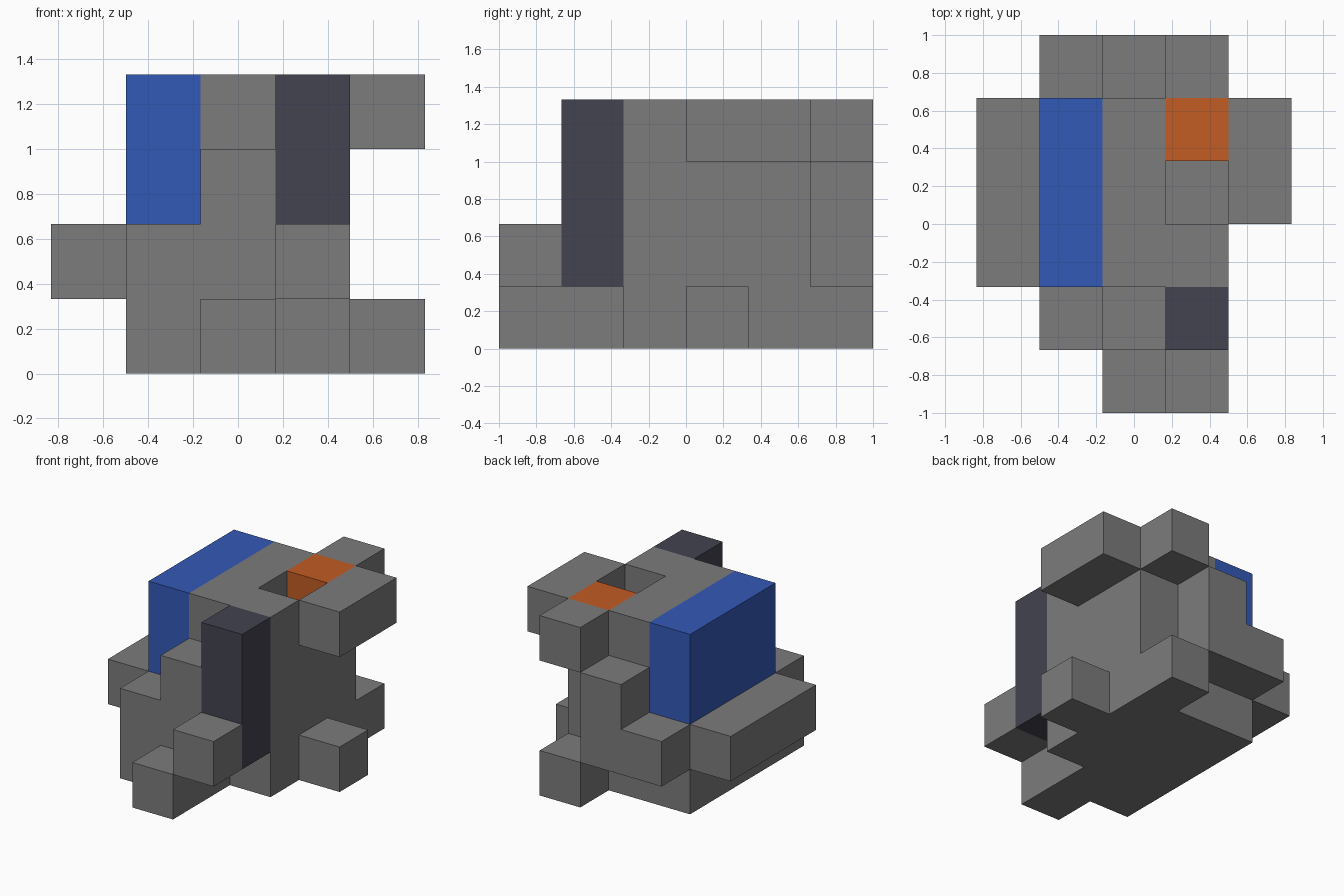
import bpy, bmesh
from mathutils import Vector
from itertools import product

CELL = 1 / 3
ORIGIN = Vector((-2.5, -3, 0))

cube = bpy.data.objects.get("Cube")
if cube:
    bpy.data.objects.remove(cube, do_unlink=True)


def make_material(name, rgb):
    mat = bpy.data.materials.new(name)
    mat.use_nodes = True
    mat.diffuse_color = (*rgb, 1)
    bsdf = next(n for n in mat.node_tree.nodes if n.type == "BSDF_PRINCIPLED")
    bsdf.inputs["Base Color"].default_value = (*rgb, 1)
    return mat


grey = make_material("grey", (0.2, 0.2, 0.2))
blue = make_material("blue", (0.034, 0.1, 0.474))
orange = make_material("orange", (0.539, 0.109, 0.017))
charcoal = make_material("charcoal", (0.056, 0.056, 0.082))


def cells(lo, hi):
    """Grid cells filling a block from corner lo to corner hi."""
    return set(product(*(range(a, b) for a, b in zip(lo, hi))))


# Each part: material and the blocks it is made of, in grid cells
parts = {
    "main_body": (grey, [
        ((1, 1, 0), (2, 5, 2)),    # low side, under the blue panel
        ((2, 1, 0), (3, 5, 3)),    # middle
        ((2, 2, 3), (3, 5, 4)),    # middle top
        ((3, 2, 0), (4, 5, 3)),    # high side
        ((3, 2, 3), (4, 3, 4)),    # rim in front of the top recess
    ]),
    "right_side_bar": (grey, [((0, 2, 1), (1, 5, 2))]),
    "left_top_bar": (grey, [((4, 3, 3), (5, 5, 4))]),
    "left_foot": (grey, [((4, 3, 0), (5, 4, 1))]),
    "front_low_block": (grey, [((2, 0, 0), (3, 1, 1))]),
    "front_high_block": (grey, [((3, 0, 1), (4, 1, 2))]),
    "back_right_block": (grey, [((1, 5, 1), (2, 6, 2))]),
    "back_middle_block": (grey, [((2, 5, 1), (3, 6, 3))]),
    "back_top_block": (grey, [((3, 5, 3), (4, 6, 4))]),
    "back_foot": (grey, [((3, 5, 0), (4, 6, 1))]),
    "blue_panel": (blue, [((1, 2, 2), (2, 5, 4))]),
    "orange_block": (orange, [((3, 4, 3), (4, 5, 4))]),
    "charcoal_pillar": (charcoal, [((3, 1, 1), (4, 2, 4))]),
}
filled = {name: set().union(*(cells(*b) for b in blocks))
          for name, (_, blocks) in parts.items()}
solid = set().union(*filled.values())


def build_part(name, mat):
    """Skin the part's cells, leaving out faces buried in its neighbours."""
    bm = bmesh.new()
    for cell in filled[name]:
        centre = Vector(cell) + Vector((0.5, 0.5, 0.5))
        for axis, sign in product(range(3), (-1, 1)):
            n = Vector((0, 0, 0))
            n[axis] = sign
            if tuple(int(c + d) for c, d in zip(cell, n)) in solid:
                continue
            u = Vector((0, 0, 0))
            u[(axis + 1) % 3] = 0.5
            v = n.cross(u)
            mid = centre + n / 2
            corners = (mid - u - v, mid + u - v, mid + u + v, mid - u + v)
            bm.faces.new([bm.verts.new((p + ORIGIN) * CELL) for p in corners])
    bmesh.ops.remove_doubles(bm, verts=bm.verts, dist=0.001)
    bmesh.ops.dissolve_limit(bm, angle_limit=0.01, verts=bm.verts, edges=bm.edges)
    mesh = bpy.data.meshes.new(name)
    bm.to_mesh(mesh)
    bm.free()
    mesh.materials.append(mat)
    bpy.context.collection.objects.link(bpy.data.objects.new(name, mesh))


for part_name, (material, _) in parts.items():
    build_part(part_name, material)
